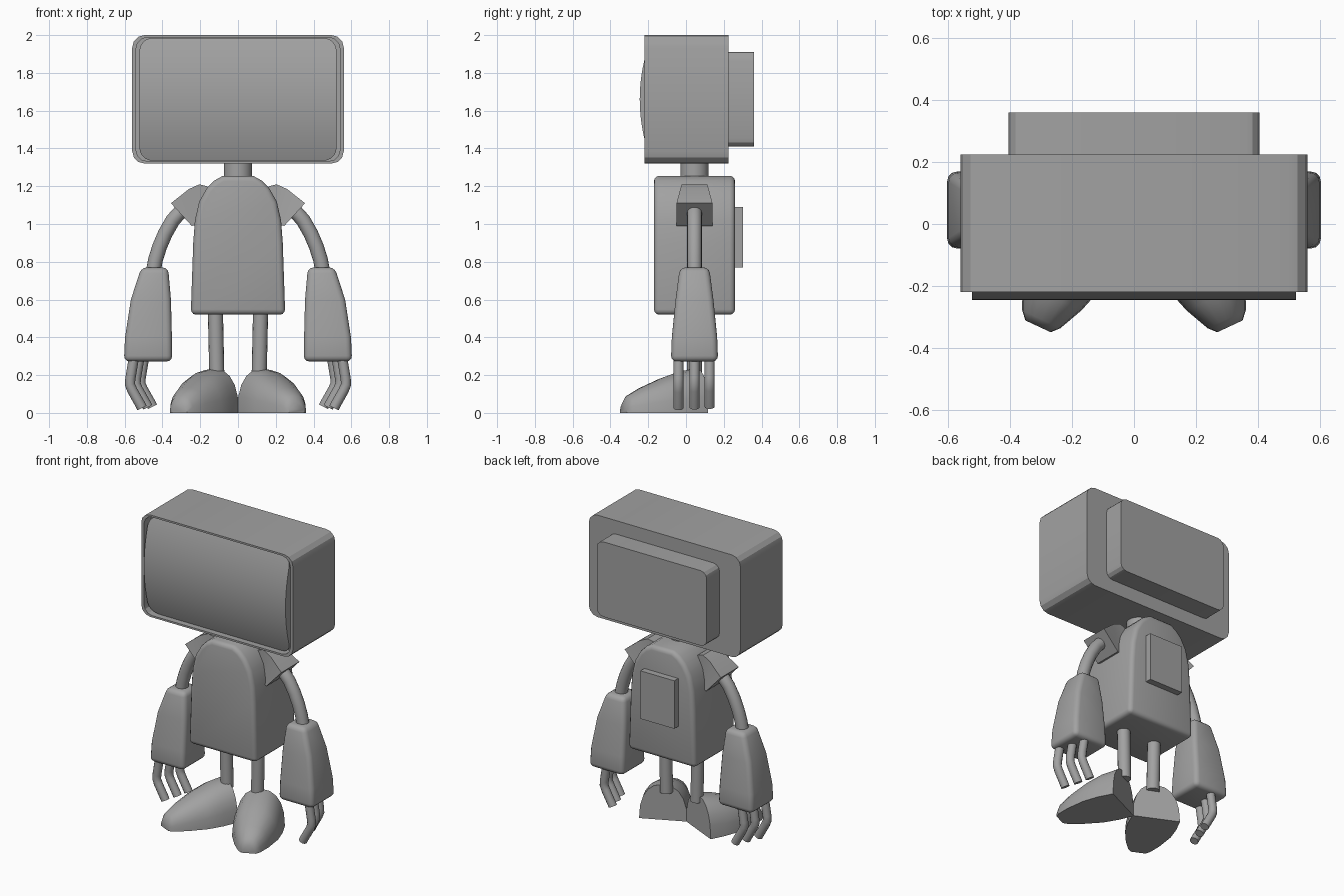
import bpy
import bmesh
import math
from mathutils import Vector

cube = bpy.data.objects.get("Cube")
if cube:
    bpy.data.objects.remove(cube, do_unlink=True)

grey = bpy.data.materials.new("plain_grey")
grey.use_nodes = True
grey.diffuse_color = (0.36, 0.36, 0.36, 1)
grey.node_tree.nodes["Principled BSDF"].inputs["Base Color"].default_value = grey.diffuse_color

MID_Y = 0.045  # depth of the neck, arms and legs


def loft(name, rings, bevel=0, side=1, angle=35):
    """Skin a closed solid over rings of points, optionally rounding its sharp edges."""
    bm = bmesh.new()
    loops = [[bm.verts.new((x * side, y, z)) for x, y, z in ring] for ring in rings]
    n = len(loops[0])
    for a, b in zip(loops, loops[1:]):
        for i in range(n):
            j = (i + 1) % n
            bm.faces.new((a[i], a[j], b[j], b[i]))
    bm.faces.new(loops[0])
    bm.faces.new(loops[-1])
    bmesh.ops.recalc_face_normals(bm, faces=bm.faces)
    if bevel:
        sharp = [e for e in bm.edges if e.calc_face_angle() > 0.6]
        bmesh.ops.bevel(bm, geom=sharp, offset=bevel, segments=3, profile=0.5, affect='EDGES')
    mesh = bpy.data.meshes.new(name)
    bm.to_mesh(mesh)
    bm.free()
    mesh.shade_smooth()
    mesh.set_sharp_from_angle(angle=math.radians(angle))
    mesh.materials.append(grey)
    obj = bpy.data.objects.new(name, mesh)
    bpy.context.collection.objects.link(obj)
    return obj


def rounded_rect(w, h, r, y, z, steps=3):
    """Outline in the xz plane with rounded corners; w and h are half sizes."""
    pts = []
    for k, (sx, sz) in enumerate([(1, 1), (-1, 1), (-1, -1), (1, -1)]):
        for i in range(steps + 1):
            a = (k + i / steps) * math.pi / 2
            pts.append((sx * (w - r) + r * math.cos(a), y, z + sz * (h - r) + r * math.sin(a)))
    return pts


def tube(name, path, radius, y, side=1, sides=16):
    """Round tube along an xz path at a fixed depth."""
    pts = [Vector((x, y, z)) for x, z in path]
    rings = []
    for i, p in enumerate(pts):
        t = (pts[min(i + 1, len(pts) - 1)] - pts[max(i - 1, 0)]).normalized()
        n = Vector((t.z, 0, -t.x))
        rings.append([p + radius * (math.cos(a) * n + math.sin(a) * Vector((0, 1, 0)))
                      for a in (math.tau * k / sides for k in range(sides))])
    return loft(name, rings, side=side, angle=50)


def box_ring(x0, x1, y0, y1, z):
    return [(x0, y0, z), (x1, y0, z), (x1, y1, z), (x0, y1, z)]


# Head casing with a recessed front
HEAD_Z = 1.66
loft("head_casing", [
    rounded_rect(0.56, 0.34, 0.065, 0.225, HEAD_Z),
    rounded_rect(0.56, 0.34, 0.065, -0.22, HEAD_Z),
    rounded_rect(0.54, 0.328, 0.06, -0.22, HEAD_Z),
    rounded_rect(0.54, 0.328, 0.06, -0.15, HEAD_Z)], angle=25)
loft("head_back_box", [rounded_rect(0.405, 0.25, 0.045, y, HEAD_Z) for y in (0.22, 0.36)], angle=25)

# Screen bulging along its height, with rounded corners
rows, half, corner = 24, 0.325, 0.07
screen = []
for i in range(rows + 1):
    dz = half * math.sin(math.pi * (i / rows - 0.5))
    over = max(0, abs(dz) - (half - corner))
    w = 0.522 - corner + math.sqrt(max(0, corner ** 2 - over ** 2))
    front = -0.245 + 0.57 * dz * dz
    screen.append([(-w, front, HEAD_Z + dz), (w, front, HEAD_Z + dz),
                   (w, -0.14, HEAD_Z + dz), (-w, -0.14, HEAD_Z + dz)])
loft("screen", screen)

# Neck, domed torso and back plate
tube("neck", [(0, 1.2), (0, 1.33)], 0.075, MID_Y, sides=24)
half_outline = [(0.25, 0.52), (0.237, 0.9), (0.228, 1.02), (0.205, 1.12),
                (0.165, 1.19), (0.125, 1.23), (0.08, 1.255)]
outline = half_outline + [(-x, z) for x, z in reversed(half_outline)]
loft("torso", [[(x, y, z) for x, z in outline] for y in (-0.17, 0.26)], bevel=0.028)
loft("back_plate", [box_ring(-0.125, 0.125, 0.25, 0.302, z) for z in (0.77, 1.09)])

for label, side in (("left", 1), ("right", -1)):
    # Flared shoulder pad: top point, bottom point and half depth of each section
    pad = [((0.13, 1.17), (0.12, 1.02), 0.06), ((0.165, 1.2), (0.15, 1.01), 0.065),
           ((0.205, 1.21), (0.18, 1.005), 0.068), ((0.26, 1.185), (0.2, 1.0), 0.075),
           ((0.355, 1.11), (0.245, 0.99), 0.095)]
    loft(label + "_shoulder_pad", [
        [(tx, MID_Y - d, tz), (tx, MID_Y + d, tz), (bx, MID_Y + d, bz), (bx, MID_Y - d, bz)]
        for (tx, tz), (bx, bz), d in pad], side=side)

    # Curved upper arm and chunky forearm
    tube(label + "_upper_arm", [(0.25, 1.1), (0.3, 1.07), (0.345, 1.02), (0.385, 0.95),
                                (0.415, 0.88), (0.437, 0.81), (0.45, 0.74)], 0.039, MID_Y, side)
    forearm = [(0.37, 0.512, 0.078, 0.77), (0.355, 0.567, 0.1, 0.6),
               (0.35, 0.598, 0.12, 0.4), (0.348, 0.604, 0.125, 0.272)]
    loft(label + "_forearm", [box_ring(a, b, MID_Y - d, MID_Y + d, z) for a, b, d, z in forearm],
         bevel=0.03, side=side)

    # Three bent fingers
    for name, y, shift in (("front", -0.04, 0.0), ("middle", 0.045, 0.03), ("back", 0.125, 0.055)):
        path = [(0.55, 0.3), (0.57, 0.18), (0.572, 0.15), (0.56, 0.12), (0.515, 0.04), (0.508, 0.026)]
        tube(f"{label}_{name}_finger", [(x - shift, z + shift / 8) for x, z in path],
             0.027, y, side, sides=12)

    # Leg
    tube(label + "_leg", [(0.12, 0.56), (0.112, 0.19)], 0.04, MID_Y, side)

    # Turned-out foot: distance from heel, half width and height of each section
    sections = [(0, 0.148, 0.235), (0.1, 0.152, 0.22), (0.2, 0.142, 0.185),
                (0.32, 0.105, 0.135), (0.4, 0.068, 0.092), (0.425, 0.045, 0.05)]
    turn = math.radians(25)
    along = Vector((math.sin(turn), -math.cos(turn), 0))
    across = Vector((math.cos(turn), math.sin(turn), 0))
    heel = Vector((0.13, 0.055, 0))
    rings = []
    for dist, w, h in sections:
        ring = []
        for k in range(11):
            a = math.pi * k / 10
            c, s = math.cos(a), max(0, math.sin(a))
            ring.append(heel + along * dist + across * math.copysign(abs(c) ** 0.85, c) * w
                        + Vector((0, 0, h * s ** 0.85)))
        rings.append(ring)
    loft(label + "_foot", rings, side=side, angle=45)
